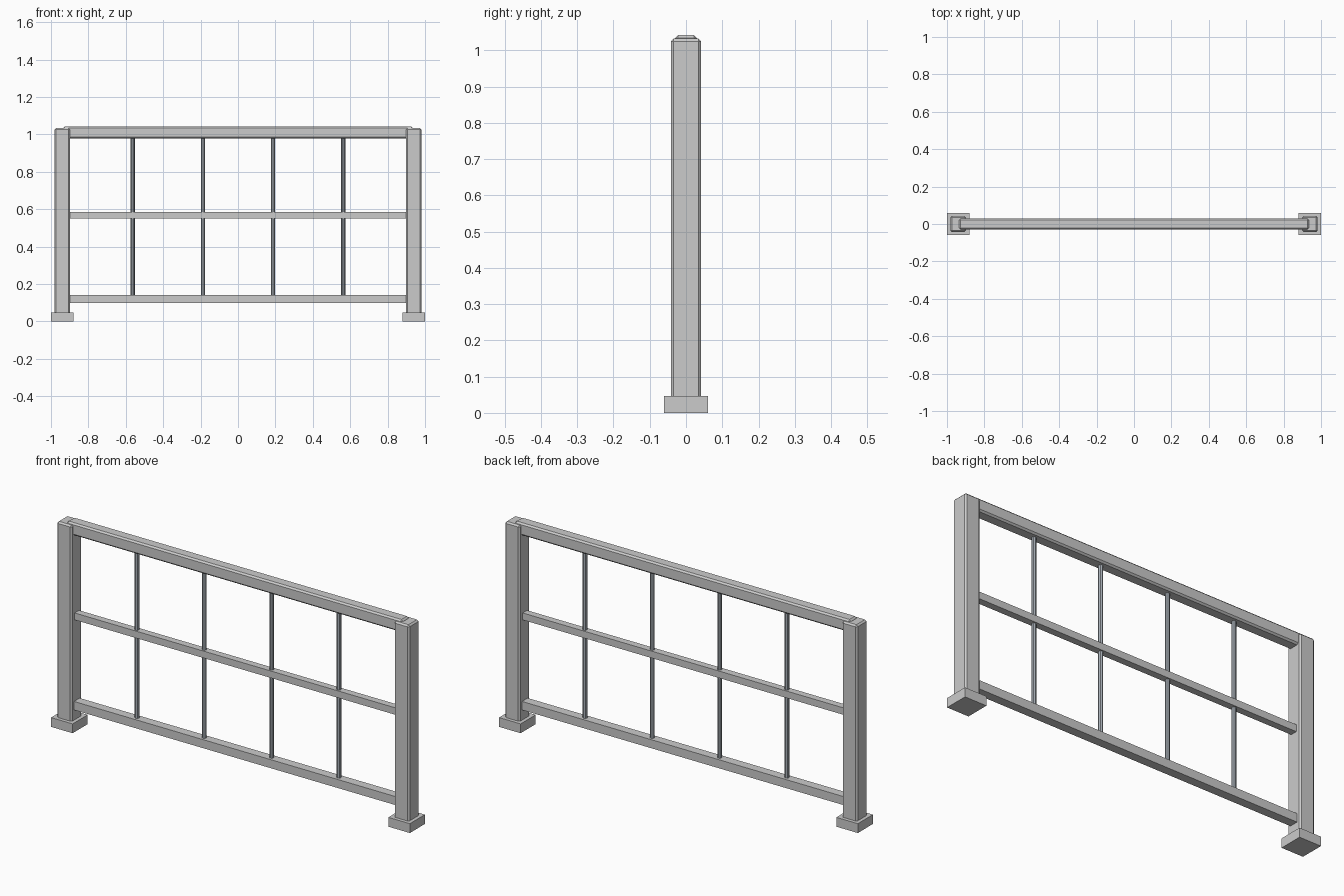
import bpy, math

if "Cube" in bpy.data.objects:
    bpy.data.objects.remove(bpy.data.objects["Cube"])

def material(name, rgb):
    m = bpy.data.materials.new(name)
    m.diffuse_color = (*rgb, 1)
    m.use_nodes = True
    m.node_tree.nodes["Principled BSDF"].inputs["Base Color"].default_value = m.diffuse_color
    return m

steel = material("baluster_steel", (0.40, 0.44, 0.48))

def box(name, x, z0, z1, sx, sy, bevel=0):
    bpy.ops.mesh.primitive_cube_add(size=1, location=(x, 0, (z0 + z1) / 2))
    o = bpy.context.object
    o.name = name
    o.scale = (sx, sy, z1 - z0)
    bpy.ops.object.transform_apply(location=False, rotation=False, scale=True)
    if bevel:
        m = o.modifiers.new("chamfer", 'BEVEL')
        m.width = bevel
        m.segments = 1
    return o

# End posts on square feet
for side, x in (("left", -0.94), ("right", 0.94)):
    box(side + "_foot", x, 0, 0.047, 0.12, 0.12)
    box(side + "_post", x, 0.03, 1.033, 0.084, 0.084, 0.008)

# Horizontal rails
box("top_rail", 0, 0.979, 1.042, 1.87, 0.06, 0.008)
box("middle_rail", 0, 0.55, 0.585, 1.80, 0.035)
box("bottom_rail", 0, 0.098, 0.141, 1.80, 0.045)

# Slim round balusters
for i in range(4):
    bpy.ops.mesh.primitive_cylinder_add(vertices=8, radius=0.011, depth=0.87,
                                        location=(-0.5625 + 0.375 * i, 0, 0.56))
    bar = bpy.context.object
    bar.name = f"baluster_{i + 1}"
    bar.data.materials.append(steel)
